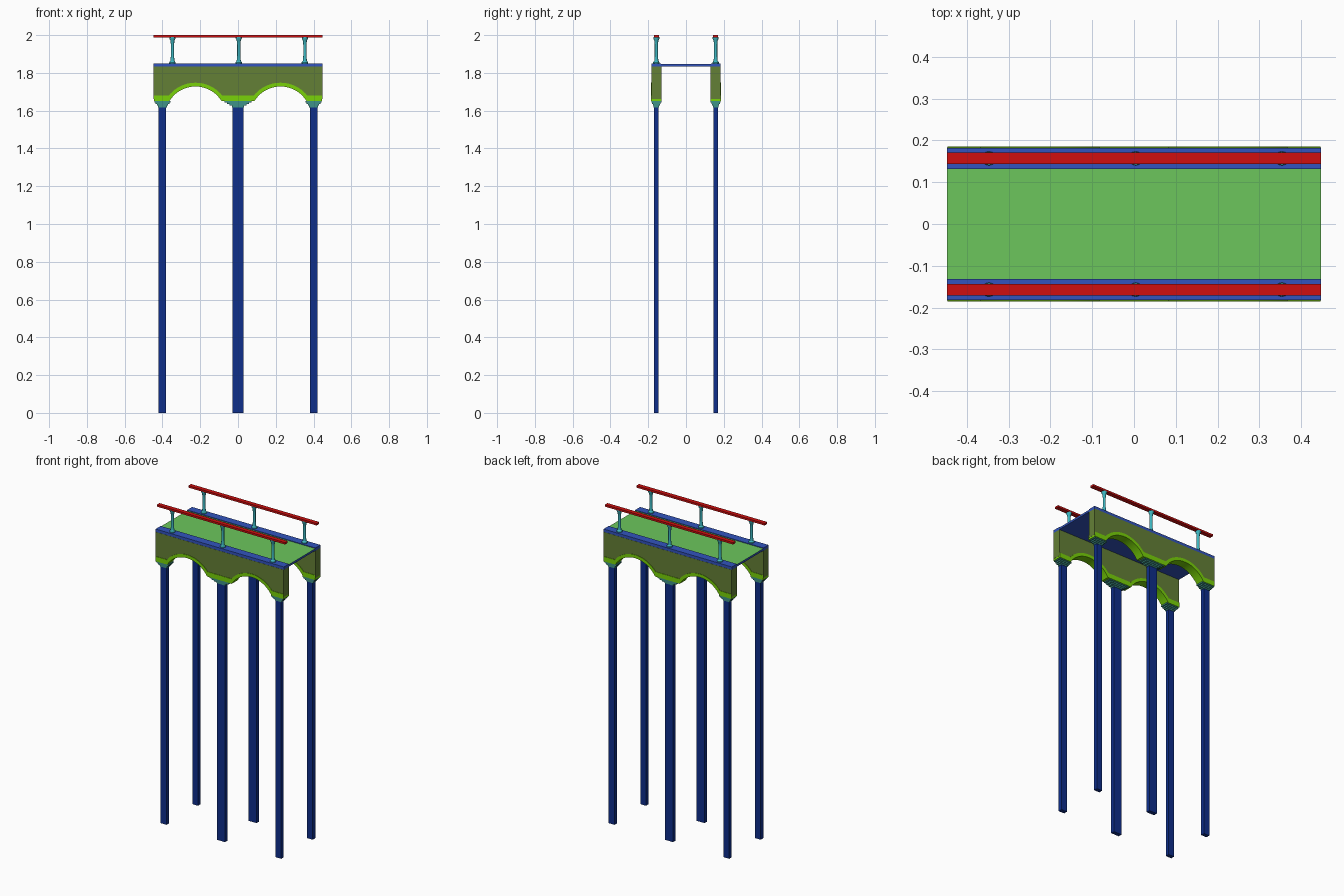
import bpy, bmesh, math

cube = bpy.data.objects.get("Cube")
if cube:
    bpy.data.objects.remove(cube)


def material(name, rgb):
    # sRGB bytes to linear values
    lin = [((c / 255 + 0.055) / 1.055) ** 2.4 if c > 10 else c / 255 / 12.92 for c in rgb]
    m = bpy.data.materials.new(name)
    m.use_nodes = True
    m.diffuse_color = (*lin, 1)
    m.node_tree.nodes["Principled BSDF"].inputs["Base Color"].default_value = (*lin, 1)
    return m


NAVY = material("navy", (14, 46, 138))
BLUE = material("curb blue", (50, 84, 190))
OLIVE = material("olive", (100, 128, 54))
LIME = material("lime", (120, 210, 8))
GREEN = material("deck green", (108, 198, 92))
TEAL = material("capital teal", (62, 146, 136))
CYAN = material("post cyan", (62, 184, 194))
RED = material("rail red", (208, 14, 14))

HALF = 0.447          # half length of the span
SIDE = 0.157          # distance of each side frame from the middle
ARCH_X = 0.225        # arch centres
ARCH_Z = 1.566


def finish(name, bm, *mats, smooth=False):
    bmesh.ops.recalc_face_normals(bm, faces=bm.faces)
    mesh = bpy.data.meshes.new(name)
    bm.to_mesh(mesh)
    bm.free()
    for m in mats:
        mesh.materials.append(m)
    ob = bpy.data.objects.new(name, mesh)
    bpy.context.collection.objects.link(ob)
    if smooth:
        bpy.ops.object.select_all(action='DESELECT')
        ob.select_set(True)
        bpy.context.view_layer.objects.active = ob
        bpy.ops.object.shade_smooth_by_angle(angle=math.radians(30))
    return ob


def add_box(bm, x, y, z0, z1, half_x, half_y):
    verts = bmesh.ops.create_cube(bm, size=2)["verts"]
    for v in verts:
        v.co = (x + v.co.x * half_x, y + v.co.y * half_y,
                (z0 + z1) / 2 + v.co.z * (z1 - z0) / 2)


def box(name, mat, *dims):
    bm = bmesh.new()
    add_box(bm, *dims)
    return finish(name, bm, mat)


def arch_line(radius, flat_z, half, steps=20):
    """Flat line broken by two round arches, left to right."""
    spread = math.acos((flat_z - ARCH_Z) / radius)
    pts = [(-half, flat_z)]
    for cx in (-ARCH_X, ARCH_X):
        for i in range(steps + 1):
            a = spread * (2 * i / steps - 1)
            pts.append((cx + radius * math.sin(a), ARCH_Z + radius * math.cos(a)))
    return pts + [(half, flat_z)]


def arched_slab(name, mat, upper, lower, y, half_y):
    """Solid between two lines with matching point counts."""
    bm = bmesh.new()
    rows = [[bm.verts.new((px, y + s * half_y, pz)) for px, pz in line]
            for line, s in ((upper, -1), (lower, -1), (lower, 1), (upper, 1))]
    for k in range(4):
        a, b = rows[k], rows[(k + 1) % 4]
        for i in range(len(a) - 1):
            bm.faces.new((a[i], a[i + 1], b[i + 1], b[i]))
    for i in (0, -1):
        bm.faces.new([r[i] for r in rows])
    return finish(name, bm, mat, smooth=True)


def lathe_post(name, mat, x, y, profile, sides=12):
    bm = bmesh.new()
    rings = [[bm.verts.new((x + r * math.cos(math.tau * i / sides),
                            y + r * math.sin(math.tau * i / sides), z))
              for i in range(sides)] for r, z in profile]
    for a, b in zip(rings, rings[1:]):
        for i in range(sides):
            j = (i + 1) % sides
            bm.faces.new((a[i], a[j], b[j], b[i]))
    bm.faces.new(rings[0])
    bm.faces.new(rings[-1])
    return finish(name, bm, mat, smooth=True)


# Deck slab: green on top, blue on the edges and underneath
bm = bmesh.new()
add_box(bm, 0, 0, 1.834, 1.847, HALF, 0.14)
bm.normal_update()
for f in bm.faces:
    f.material_index = 1 if f.normal.z > 0.5 else 0
finish("deck", bm, BLUE, GREEN)

POST_PROFILE = [(0.017, 1.85), (0.017, 1.856), (0.011, 1.864), (0.0085, 1.89),
                (0.0085, 1.95), (0.011, 1.972), (0.016, 1.981), (0.016, 1.989)]

for side, label in ((-1, "front"), (1, "back")):
    y = side * SIDE

    # Arched beam and its raised trim
    body = arch_line(0.172, 1.662, HALF)
    top = [(px, 1.833) for px, _ in body]
    arched_slab(label + "_beam", OLIVE, top, body, y, 0.026)
    arched_slab(label + "_arch_trim", LIME, arch_line(0.182, 1.68, HALF - 0.001),
                arch_line(0.162, 1.65, HALF - 0.001), y, 0.0285)

    # Curb and handrail
    box(label + "_curb", BLUE, 0, y, 1.832, 1.851, HALF, 0.025)
    box(label + "_handrail", RED, 0, y, 1.988, 2.0, HALF, 0.0135)

    # Handrail posts
    for i, px in enumerate((-0.347, 0.004, 0.354)):
        lathe_post(f"{label}_rail_post_{i + 1}", CYAN, px, y, POST_PROFILE)

    # Columns with stepped capitals
    for i, px in enumerate((-0.4, 0, 0.4)):
        middle = px == 0
        half_x = 0.028 if middle else 0.02
        box(f"{label}_column_{i + 1}", NAVY, px, y, 0, 1.62, half_x, 0.0125)
        flare = 0.04 if middle else 0.02
        bm = bmesh.new()
        for k in range(4):
            t = k / 3
            z = 1.618 + 0.0085 * k
            add_box(bm, px, y, z, z + 0.0085, half_x + 0.003 + flare * t, 0.015 + 0.011 * t)
        finish(f"{label}_capital_{i + 1}", bm, TEAL)
